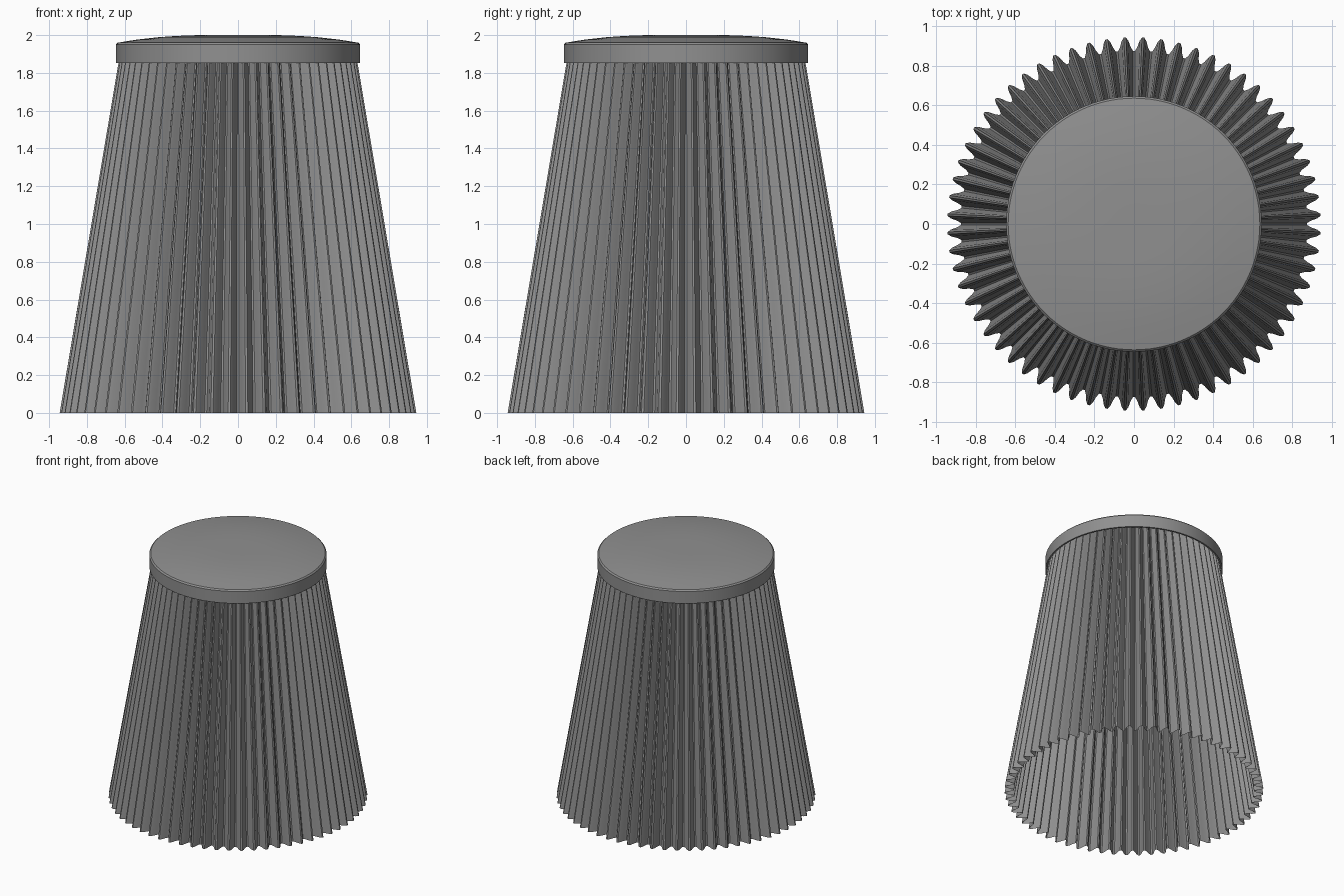
import bpy, bmesh, math

cube = bpy.data.objects.get("Cube")
if cube:
    bpy.data.objects.remove(cube, do_unlink=True)

grey = bpy.data.materials.new("plain grey")
grey.use_nodes = True
colour = (0.28, 0.28, 0.28, 1)
grey.diffuse_color = colour
grey.node_tree.nodes["Principled BSDF"].inputs["Base Color"].default_value = colour


def loft(name, rings, smooth_angle, close_top=False):
    """Skin a stack of closed rings, optionally capping the last one."""
    bm = bmesh.new()
    loops = [[bm.verts.new(p) for p in ring] for ring in rings]
    for low, high in zip(loops, loops[1:]):
        for i in range(len(low)):
            j = (i + 1) % len(low)
            bm.faces.new((low[i], low[j], high[j], high[i]))
    if close_top:
        bm.faces.new(loops[-1])
    mesh = bpy.data.meshes.new(name)
    bm.to_mesh(mesh)
    bm.free()
    mesh.materials.append(grey)
    obj = bpy.data.objects.new(name, mesh)
    bpy.context.collection.objects.link(obj)
    bpy.ops.object.select_all(action='DESELECT')
    obj.select_set(True)
    bpy.context.view_layer.objects.active = obj
    bpy.ops.object.shade_smooth_by_angle(angle=math.radians(smooth_angle))
    return obj


# Pleated shade: an open tapered sheet with rounded folds
PLEATS = 64
FOLD = (-1, -0.45, 0.5, 1, 1, 0.5, -0.45, -1)
DEPTH = 0.036


def pleated_ring(outer, z):
    count = PLEATS * len(FOLD)
    ring = []
    for i in range(count):
        a = math.tau * (i + 0.5) / count
        r = outer * (1 - DEPTH + DEPTH * FOLD[i % len(FOLD)])
        ring.append((r * math.cos(a), r * math.sin(a), z))
    return ring


loft("pleated_shade", [pleated_ring(0.945, 0), pleated_ring(0.617, 1.95)], 40)


# Domed lid with a straight rim, hollow underneath
def round_ring(r, z, count=96):
    return [(r * math.cos(math.tau * i / count), r * math.sin(math.tau * i / count), z)
            for i in range(count)]


LID = [(0.635, 1.853), (0.647, 1.853), (0.647, 1.95), (0.637, 1.96), (0.53, 1.977),
       (0.42, 1.989), (0.32, 1.996), (0.21, 2.0), (0.08, 2.0)]
loft("domed_lid", [round_ring(r, z) for r, z in LID], 30, close_top=True)
